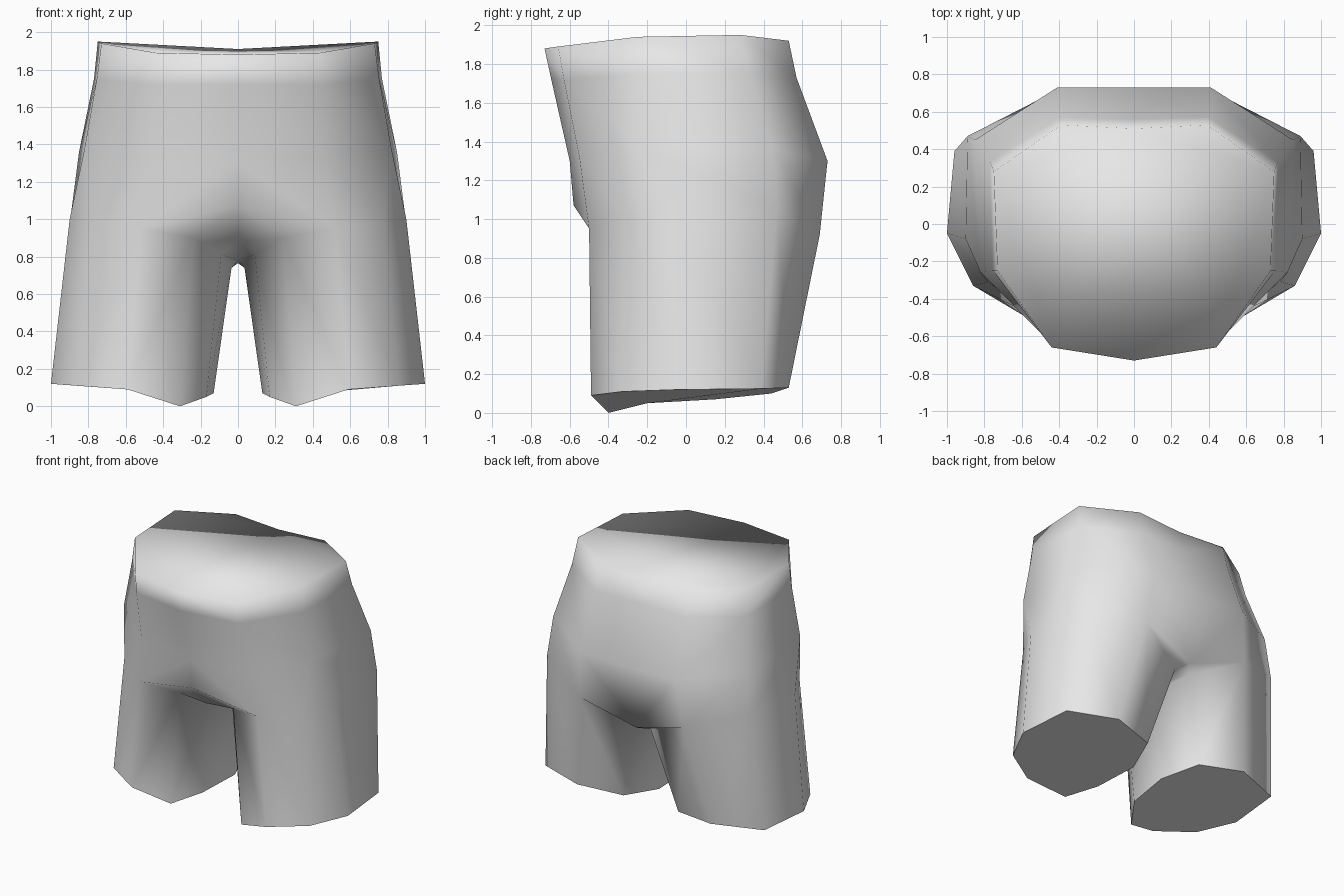
import bpy, bmesh

cube = bpy.data.objects.get("Cube")
if cube:
    bpy.data.objects.remove(cube, do_unlink=True)

# Single plain cloth colour
cloth = bpy.data.materials.new("light_grey_cloth")
cloth.use_nodes = True
GREY = (0.8, 0.8, 0.8, 1)
cloth.diffuse_color = GREY
cloth.node_tree.nodes["Principled BSDF"].inputs["Base Color"].default_value = GREY

# Left half: rings running from front centre round the side to back centre
waist = [(0, -.73, 1.88), (.44, -.66, 1.89), (.73, -.25, 1.94),
         (.75, .28, 1.95), (.39, .53, 1.92), (0, .51, 1.91)]
belt = [(0, -.695, 1.72), (.45, -.63, 1.72), (.755, -.25, 1.75),
        (.77, .33, 1.75), (.40, .57, 1.73), (0, .56, 1.73)]
hip = [(0, -.60, 1.30), (.46, -.55, 1.32), (.82, -.26, 1.38),
       (.85, .45, 1.36), (.41, .73, 1.30), (0, .73, 1.29)]

# Crotch seam from front to back
seam = [(0, -.58, 1.07), (0, -.40, .88), (0, -.15, .78), (0, .20, .765), (0, .62, .77)]

# Leg loops, from the front round the outside, back and inside
thigh = [(.52, -.50, .95), (.78, -.31, 1.0), (.90, -.08, 1.0), (.89, .47, 1.05),
         (.46, .69, .92), (.06, .53, .74), (.035, .15, .74), (.09, -.20, .81), (.24, -.40, .90)]
hem = [(.59, -.49, .09), (.86, -.33, .11), (1.0, -.05, .12), (.96, .39, .125),
       (.585, .53, .13), (.24, .44, .10), (.13, .15, .07), (.17, -.20, .05), (.31, -.40, 0)]

bm = bmesh.new()
W, U, P, K, T, H = [[bm.verts.new(c) for c in ring]
                    for ring in (waist, belt, hip, seam, thigh, hem)]


def face(*verts):
    return bm.faces.new(verts)


# Waist to hip
for upper, lower in ((W, U), (U, P)):
    for i in range(5):
        face(upper[i], lower[i], lower[i + 1], upper[i + 1])

# Hip to thigh
C, B, A, S, G, F, E, I, D = T
face(P[0], K[0], C, P[1])
face(P[1], C, B, P[2])
face(P[2], B, A)
face(P[2], A, S, P[3])
face(P[3], S, G, P[4])
face(P[4], G, K[4], P[5])

# Crotch gusset
face(K[0], D, C)
face(K[0], K[1], D)
face(K[1], K[2], I, D)
face(K[2], K[3], E, I)
face(K[3], K[4], F, E)
face(K[4], G, F)

# Leg tube
for i in range(9):
    j = (i + 1) % 9
    face(T[i], H[i], H[j], T[j])

# Waist and hem caps
face(*W)
hem_cap = face(*reversed(H))
bmesh.ops.recalc_face_normals(bm, faces=bm.faces[:])

# Smooth everywhere except the hem
for f in bm.faces:
    f.smooth = True
hem_cap.smooth = False
for e in hem_cap.edges:
    e.smooth = False

mesh = bpy.data.meshes.new("shorts")
bm.to_mesh(mesh)
bm.free()
mesh.materials.append(cloth)
shorts = bpy.data.objects.new("shorts", mesh)
bpy.context.collection.objects.link(shorts)

# Right half
mirror = shorts.modifiers.new("mirror", 'MIRROR')
mirror.use_axis = (True, False, False)
mirror.merge_threshold = 0.001
